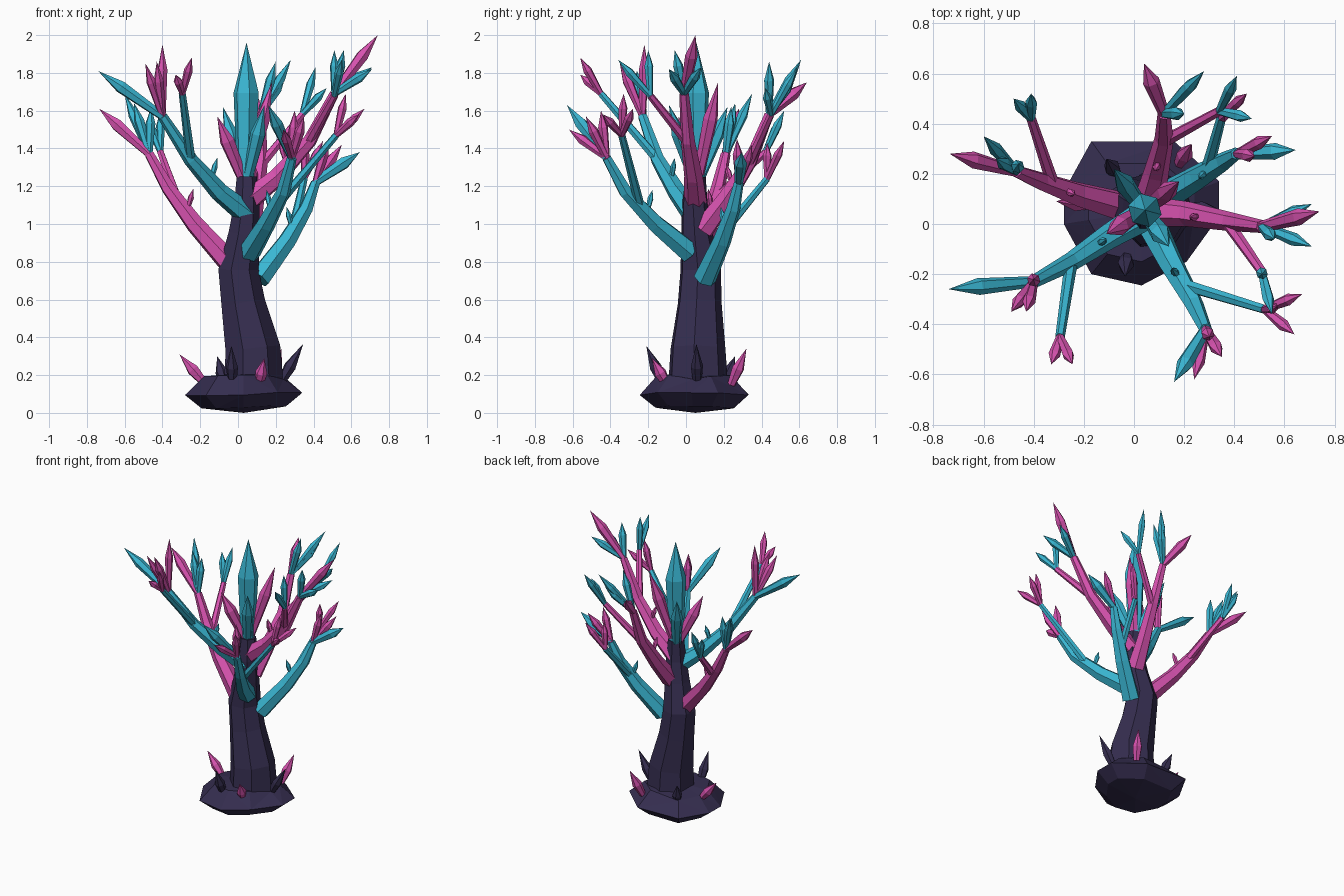
import bpy, bmesh, math, random
from mathutils import Vector

random.seed(4)
cube = bpy.data.objects.get("Cube")
if cube:
    bpy.data.objects.remove(cube, do_unlink=True)


def material(name, colour):
    mat = bpy.data.materials.new(name)
    mat.use_nodes = True
    mat.diffuse_color = (*colour, 1)
    mat.node_tree.nodes["Principled BSDF"].inputs["Base Color"].default_value = (*colour, 1)
    return mat


DARK = material("dark_violet", (0.036, 0.027, 0.08))
PINK = material("pink", (0.68, 0.085, 0.43))
CYAN = material("cyan", (0.042, 0.47, 0.65))


def finish(name, bm, mat):
    bmesh.ops.recalc_face_normals(bm, faces=bm.faces)
    mesh = bpy.data.meshes.new(name)
    bm.to_mesh(mesh)
    bm.free()
    mesh.materials.append(mat)
    obj = bpy.data.objects.new(name, mesh)
    bpy.context.collection.objects.link(obj)
    return obj


def bridge(bm, low, high):
    count = len(low)
    for i in range(count):
        j = (i + 1) % count
        if len(high) == 1:
            bm.faces.new((low[i], low[j], high[0]))
        else:
            bm.faces.new((low[i], low[j], high[j], high[i]))


def tube(name, path, radii, mat, sides=6):
    """Faceted tube along a path; a zero last radius makes a point."""
    bm = bmesh.new()
    path = [Vector(p) for p in path]
    tangent = (path[1] - path[0]).normalized()
    side = tangent.orthogonal().normalized()
    rings = []
    for i, (point, radius) in enumerate(zip(path, radii)):
        ahead = path[min(i + 1, len(path) - 1)] - path[max(i - 1, 0)]
        turn = tangent.rotation_difference(ahead.normalized())
        tangent = ahead.normalized()
        side = turn @ side
        other = tangent.cross(side)
        if radius == 0:
            rings.append([bm.verts.new(point)])
            continue
        angles = [math.tau * k / sides for k in range(sides)]
        rings.append([bm.verts.new(point + radius * (side * math.cos(a) + other * math.sin(a)))
                      for a in angles])
    for low, high in zip(rings, rings[1:]):
        bridge(bm, low, high)
    for ring in (rings[0], rings[-1]):
        if len(ring) > 1:
            bm.faces.new(ring)
    return finish(name, bm, mat)


def shard(name, start, tip, radius, mat, shoulder=0.65):
    """Crystal that swells to a shoulder and ends in a point."""
    a, b = Vector(start), Vector(tip)
    return tube(name, [a, a.lerp(b, shoulder), b], [radius * 0.65, radius, 0], mat)


def branch(name, path, tip, forks, twig, twig_tips, main, accent):
    """Curved limb with a leading shard, accent shards and one side twig."""
    steps = len(path) - 1
    radii = [0.062 + (0.026 - 0.062) * i / steps for i in range(steps + 1)]
    tube(name, path, radii, main)
    shard(name + "_tip", path[-1], tip, 0.034, main)
    for n, end in enumerate(forks):
        shard(f"{name}_fork_{n}", path[-1], end, 0.027, accent)
    tube(name + "_twig", twig, [0.026, 0.019], main)
    for n, end in enumerate(twig_tips):
        shard(f"{name}_twig_fork_{n}", twig[-1], end, 0.024, accent)
    # short thorn on the upper side of the limb
    root = Vector(path[1]).lerp(Vector(path[2]), 0.3)
    inward = Vector((-root.x, -root.y, 0)).normalized() * 0.04
    shard(name + "_thorn", root, root + inward + Vector((0, 0, 0.13)), 0.016, main)


# Rock base: one outline scaled into rings
outline = [(0.16, 0.33), (-0.17, 0.33), (-0.28, 0.13), (-0.28, 0.0), (-0.17, -0.2),
           (0.03, -0.245), (0.21, -0.15), (0.34, 0.03), (0.34, 0.17)]
centre = Vector((0.03, 0.05, 0))
rock = bmesh.new()
levels = []
for height, scale, wobble in ((0.03, 0.72, 0.008), (0.1, 1, 0.01), (0.19, 0.68, 0.015)):
    ring = []
    for x, y in outline:
        p = centre + (Vector((x, y, 0)) - centre) * scale
        p.z = height + random.uniform(-wobble, wobble)
        ring.append(rock.verts.new(p))
    levels.append(ring)
for low, high in zip(levels, levels[1:]):
    bridge(rock, low, high)
bridge(rock, levels[0], [rock.verts.new(centre)])
bridge(rock, levels[-1], [rock.verts.new(centre + Vector((0, 0, 0.21)))])
bmesh.ops.triangulate(rock, faces=[f for f in rock.faces if len(f.verts) > 3])
finish("rock_base", rock, DARK)

# Shards standing on the rock
for n, (start, tip, mat) in enumerate((
        ((-0.18, 0.08, 0.16), (-0.31, 0.09, 0.31), PINK),
        ((0.11, -0.1, 0.15), (0.14, -0.18, 0.29), PINK),
        ((0.18, 0.24, 0.15), (0.23, 0.32, 0.34), PINK),
        ((-0.03, -0.12, 0.15), (-0.035, -0.21, 0.355), DARK),
        ((0.22, 0.06, 0.15), (0.345, 0.055, 0.365), DARK),
        ((-0.07, 0.2, 0.15), (-0.11, 0.26, 0.3), DARK))):
    shard(f"rock_shard_{n}", start, tip, 0.033, mat, 0.45)

# Trunk
tube("trunk", [(0.08, 0.06, 0.12), (0.075, 0.06, 0.34), (0.025, 0.07, 0.58), (0.0, 0.075, 0.76),
               (0.03, 0.055, 0.95), (0.045, 0.045, 1.1), (0.045, 0.05, 1.25)],
     [0.165, 0.15, 0.12, 0.11, 0.085, 0.07, 0.055], DARK, 7)

# Crown crystals
crown = (0.04, 0.055, 1.2)
shard("crown_crystal", crown, (0.045, 0.055, 1.96), 0.069, CYAN)
for n, (tip, mat) in enumerate((((-0.11, -0.04, 1.57), PINK), ((0.18, 0.17, 1.75), PINK),
                                ((0.14, -0.09, 1.63), CYAN), ((-0.08, 0.22, 1.62), CYAN))):
    shard(f"crown_shard_{n}", crown, tip, 0.04, mat)

# Six limbs around the trunk
branch("left_limb",
       [(0.05, 0.05, 1.12), (0.21, 0.04, 1.25), (0.38, 0.01, 1.44), (0.51, -0.01, 1.69)],
       tip=(0.74, 0.05, 2.0),
       forks=[(0.71, 0.08, 1.83), (0.71, -0.09, 1.82), (0.56, -0.06, 1.92)],
       twig=[(0.37, 0.01, 1.43), (0.51, -0.19, 1.68)],
       twig_tips=[(0.55, -0.36, 1.87), (0.51, -0.2, 1.92)], main=PINK, accent=CYAN)
branch("right_front_limb",
       [(0.05, 0.04, 1.05), (-0.1, -0.05, 1.17), (-0.25, -0.15, 1.34), (-0.4, -0.23, 1.57)],
       tip=(-0.74, -0.26, 1.81),
       forks=[(-0.49, -0.35, 1.85), (-0.4, -0.22, 1.95), (-0.43, -0.35, 1.86)],
       twig=[(-0.25, -0.15, 1.34), (-0.295, -0.45, 1.69)],
       twig_tips=[(-0.33, -0.56, 1.79), (-0.245, -0.56, 1.88)], main=CYAN, accent=PINK)
branch("left_front_limb",
       [(0.06, 0.02, 0.85), (0.15, -0.16, 1.0), (0.24, -0.32, 1.17), (0.285, -0.42, 1.35)],
       tip=(0.16, -0.63, 1.63),
       forks=[(0.35, -0.53, 1.57), (0.24, -0.62, 1.5), (0.3, -0.45, 1.6)],
       twig=[(0.19, -0.24, 1.08), (0.52, -0.34, 1.47)],
       twig_tips=[(0.67, -0.28, 1.61), (0.64, -0.44, 1.58), (0.57, -0.33, 1.69)],
       main=CYAN, accent=PINK)
branch("left_back_limb",
       [(0.11, 0.1, 0.71), (0.26, 0.19, 0.91), (0.36, 0.25, 1.08), (0.41, 0.28, 1.22)],
       tip=(0.645, 0.295, 1.38),
       forks=[(0.55, 0.35, 1.42), (0.48, 0.27, 1.45)],
       twig=[(0.29, 0.21, 0.97), (0.35, 0.43, 1.24)],
       twig_tips=[(0.45, 0.52, 1.44), (0.36, 0.43, 1.43)], main=CYAN, accent=PINK)
branch("right_back_limb",
       [(-0.05, 0.07, 0.8), (-0.23, 0.12, 1.0), (-0.37, 0.17, 1.19), (-0.47, 0.21, 1.37)],
       tip=(-0.735, 0.28, 1.61),
       forks=[(-0.6, 0.35, 1.69), (-0.55, 0.26, 1.64), (-0.46, 0.24, 1.62)],
       twig=[(-0.32, 0.15, 1.13), (-0.41, 0.42, 1.38)],
       twig_tips=[(-0.48, 0.5, 1.56), (-0.41, 0.52, 1.6)], main=PINK, accent=CYAN)
branch("back_limb",
       [(0.06, 0.09, 0.97), (0.09, 0.21, 1.13), (0.12, 0.34, 1.33), (0.12, 0.44, 1.58)],
       tip=(0.04, 0.64, 1.75),
       forks=[(0.28, 0.61, 1.87), (0.2, 0.44, 1.86), (0.25, 0.58, 1.78)],
       twig=[(0.12, 0.33, 1.31), (0.34, 0.45, 1.58)],
       twig_tips=[(0.41, 0.59, 1.83), (0.47, 0.42, 1.72)], main=PINK, accent=CYAN)
